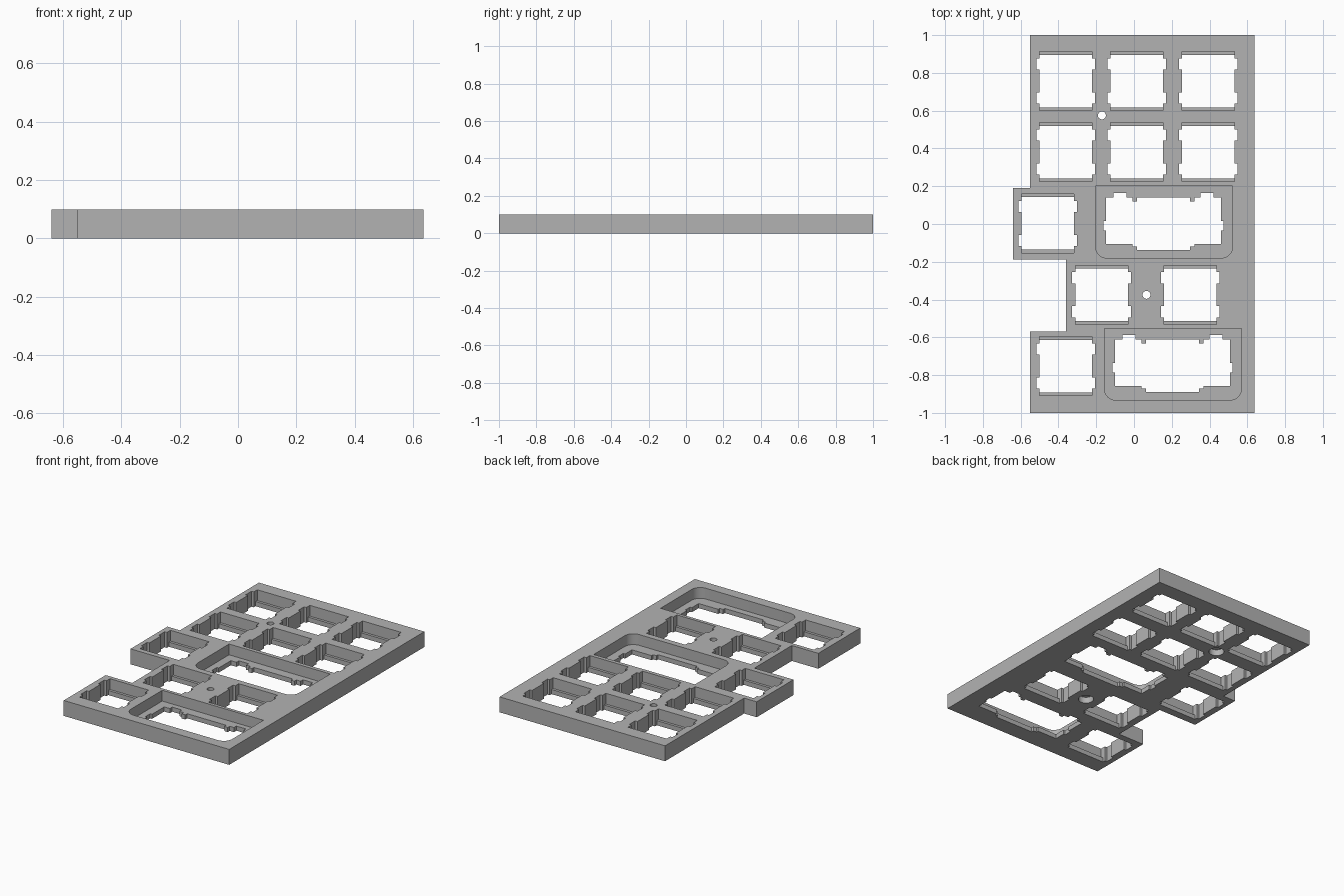
import bpy, bmesh, math

if "Cube" in bpy.data.objects:
    bpy.data.objects.remove(bpy.data.objects["Cube"], do_unlink=True)

TOP, LEDGE = 0.1, 0.03          # plate thickness, thin clip layer at the bottom
scene = bpy.context.scene.collection

grey = bpy.data.materials.new("plain grey")
grey.use_nodes = True
COLOUR = (0.45, 0.45, 0.45, 1)
grey.diffuse_color = COLOUR
grey.node_tree.nodes["Principled BSDF"].inputs["Base Color"].default_value = COLOUR


def prism(name, points, low, high):
    """Extrude a flat outline from low to high."""
    bm = bmesh.new()
    face = bm.faces.new([bm.verts.new((x, y, low)) for x, y in points])
    new = bmesh.ops.extrude_face_region(bm, geom=[face])["geom"]
    for v in new:
        if isinstance(v, bmesh.types.BMVert):
            v.co.z = high
    bmesh.ops.recalc_face_normals(bm, faces=bm.faces[:])
    mesh = bpy.data.meshes.new(name)
    bm.to_mesh(mesh)
    bm.free()
    mesh.materials.append(grey)
    ob = bpy.data.objects.new(name, mesh)
    scene.objects.link(ob)
    return ob


def mirrored(half):
    """Complete a right-hand half outline across x = 0."""
    return half + [(-x, y) for x, y in reversed(half)]


def moved(points, cx, cy):
    return [(x + cx, y + cy) for x, y in points]


def circle(r, n=32):
    return [(r * math.cos(2 * math.pi * i / n), r * math.sin(2 * math.pi * i / n)) for i in range(n)]


# Plate outline
plate = prism("switch_plate", [
    (-0.55, 1), (0.637, 1), (0.637, -1), (-0.55, -1), (-0.55, -0.57),
    (-0.36, -0.57), (-0.36, -0.187), (-0.64, -0.187), (-0.64, 0.19), (-0.55, 0.19)], 0, TOP)


def cut(points, low, high):
    cutter = prism("cutter", points, low, high)
    cutter.hide_render = True
    mod = plate.modifiers.new("cut", "BOOLEAN")
    mod.operation, mod.solver, mod.object = "DIFFERENCE", "EXACT", cutter
    bpy.context.view_layer.update()
    result = bpy.data.meshes.new_from_object(
        plate.evaluated_get(bpy.context.evaluated_depsgraph_get()))
    plate.modifiers.clear()
    plate.data = result
    bpy.data.objects.remove(cutter, do_unlink=True)


# Square key openings with side notches, plus clip recesses at front and back
W, N, CLIP = 0.139, 0.155, 0.156
right_side = [(W, W), (W, 0.12), (N, 0.12), (N, 0.06), (W, 0.06),
              (W, -0.06), (N, -0.06), (N, -0.12), (W, -0.12), (W, -W)]
key_hole = mirrored(right_side)
clip_hole = mirrored([(W, CLIP)] + right_side[1:-1] + [(W, -CLIP)])
keys = [(x, y) for y in (0.757, 0.381) for x in (-0.362, 0.015, 0.393)]
keys += [(-0.457, 0.003), (-0.172, -0.375), (0.298, -0.375), (-0.362, -0.752)]
for x, y in keys:
    cut(moved(key_hole, x, y), -0.1, 0.2)
    cut(moved(clip_hole, x, y), LEDGE, 0.2)

# Wide key openings inside deep pockets with rounded front corners
wide_hole = mirrored([
    (0.14, 0.14), (0.14, 0.12), (0.165, 0.12), (0.165, 0.14), (0.195, 0.14),
    (0.195, 0.165), (0.265, 0.165), (0.265, 0.14), (0.305, 0.14), (0.305, 0.015),
    (0.318, 0.015), (0.318, -0.035), (0.305, -0.035), (0.305, -0.105),
    (0.165, -0.105), (0.165, -0.12), (0.14, -0.12), (0.14, -0.137)])
PW, PH, R = 0.363, 0.19, 0.06
corner = [(PW - R + R * math.cos(a), R - PH - R * math.sin(a))
          for a in (math.pi / 2 * i / 8 for i in range(9))]
pocket = mirrored([(PW, PH)] + corner)
for px, hx, y in ((0.159, 0.156, 0), (0.206, 0.204, -0.752)):
    cut(moved(pocket, px, y + 0.01), LEDGE, 0.2)
    cut(moved(wide_hole, hx, y), -0.1, 0.2)

# Screw holes with a counterbore underneath
for x, y in ((-0.17, 0.575), (0.066, -0.375)):
    cut(moved(circle(0.021), x, y), -0.1, 0.2)
    cut(moved(circle(0.046), x, y), -0.1, 0.04)

# Flat sides, smooth round walls
bpy.context.view_layer.objects.active = plate
plate.select_set(True)
bpy.ops.object.shade_smooth_by_angle(angle=math.radians(25))
